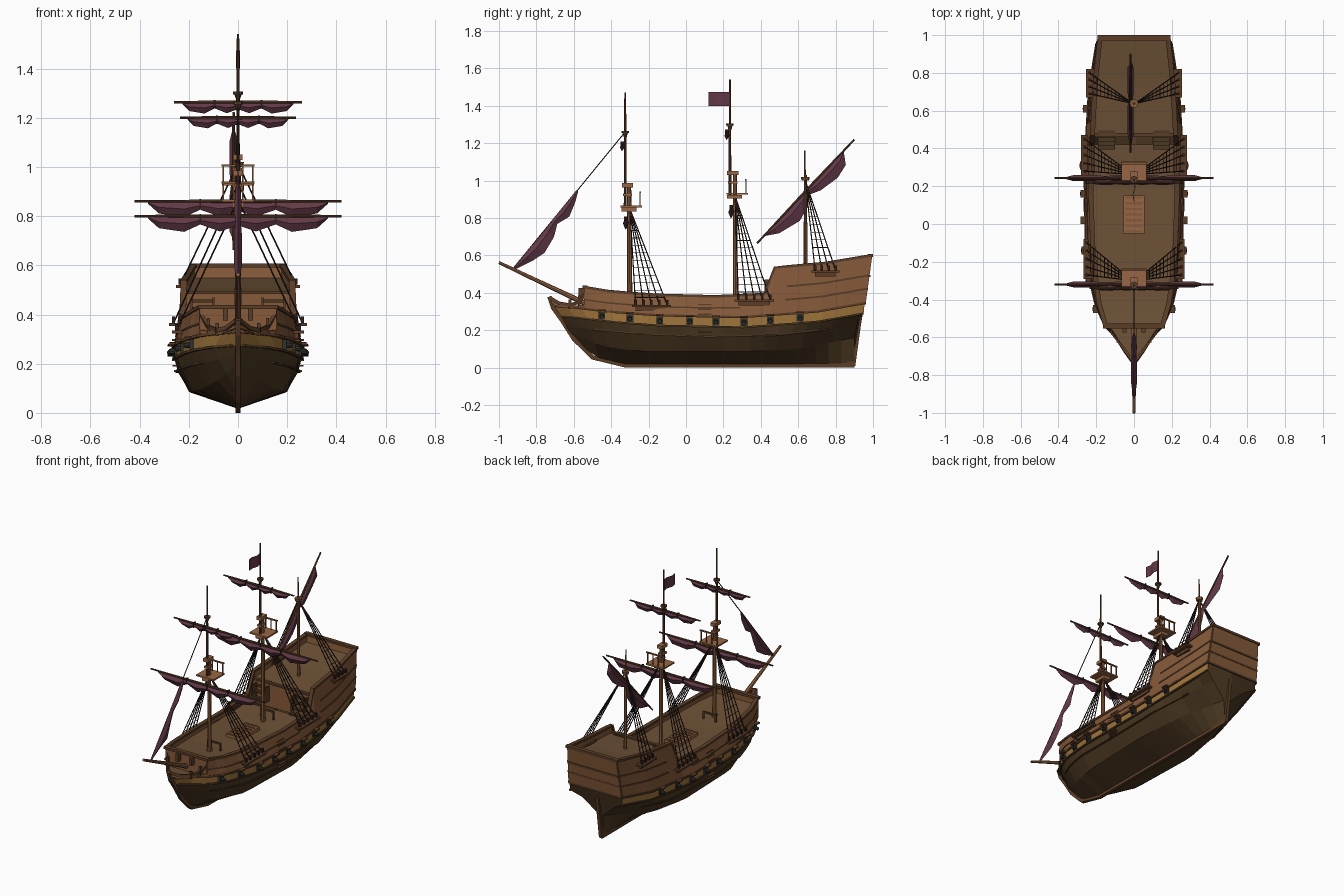
import bpy, bmesh
from mathutils import Vector, Matrix

if "Cube" in bpy.data.objects:
    bpy.data.objects.remove(bpy.data.objects["Cube"])

def mat(name, r, g, b):
    m = bpy.data.materials.new(name)
    m.diffuse_color = ((r/255)**2.2, (g/255)**2.2, (b/255)**2.2, 1)
    m.use_nodes = True
    m.node_tree.nodes["Principled BSDF"].inputs["Base Color"].default_value = m.diffuse_color
    return m

DARK = mat("dark_hull", 76, 58, 38); WALE = mat("wale_tan", 158, 116, 62)
WOOD = mat("planking", 132, 90, 60); DECK = mat("deck", 108, 82, 57)
TRIM = mat("trim", 92, 64, 44); LIGHT = mat("light_wood", 150, 102, 70)
SAIL = mat("sail", 98, 60, 72); ROPE = mat("rope", 48, 36, 34); IRON = mat("iron", 52, 52, 48)

def finish(name, bm, mats, mirror=False, thick=0):
    bmesh.ops.recalc_face_normals(bm, faces=bm.faces)
    me = bpy.data.meshes.new(name); bm.to_mesh(me); bm.free()
    for m in (mats if isinstance(mats, list) else [mats]):
        me.materials.append(m)
    ob = bpy.data.objects.new(name, me); bpy.context.collection.objects.link(ob)
    if thick:
        s = ob.modifiers.new("thick", 'SOLIDIFY'); s.thickness = thick; s.offset = 0
    if mirror:
        ob.modifiers.new("mirror", 'MIRROR')
    return ob

def boxes(name, items, m, mirror=False):
    bm = bmesh.new()
    for c, s in items:
        bmesh.ops.create_cube(bm, size=1, matrix=Matrix.Translation(c) @ Matrix.Diagonal((*s, 1)))
    return finish(name, bm, m, mirror)

def rods(name, items, m, n=8, mirror=False):
    bm = bmesh.new()
    for p, q, r0, r1 in items:
        p, q = Vector(p), Vector(q); d = q - p
        M = Matrix.Translation((p+q)/2) @ d.to_track_quat('Z', 'Y').to_matrix().to_4x4()
        bmesh.ops.create_cone(bm, cap_ends=True, segments=n, radius1=r0, radius2=r1, depth=d.length, matrix=M)
    return finish(name, bm, m, mirror)

def loft(bm, rings, closed=True, caps=True, bands=None):
    vs = [[bm.verts.new(p) for p in r] for r in rings]
    n = len(rings[0])
    for a, b in zip(vs, vs[1:]):
        for i in range(n if closed else n-1):
            f = bm.faces.new((a[i], a[(i+1) % n], b[(i+1) % n], b[i]))
            if bands: f.material_index = bands[i]
    if caps:
        bm.faces.new(vs[0]); bm.faces.new(vs[-1])

def strip(name, pts, w, h, m, mirror=True):
    """Rectangular bar swept along a path."""
    bm = bmesh.new(); pts = [Vector(p) for p in pts]; rings = []
    for i, p in enumerate(pts):
        t = pts[min(i+1, len(pts)-1)] - pts[max(i-1, 0)]
        s = Vector((w/2, 0, 0)); u = t.cross(s).normalized() * h/2
        rings.append([p-s-u, p+s-u, p+s+u, p-s+u])
    loft(bm, rings)
    return finish(name, bm, m, mirror)

# Hull lines as (y, half width, z)
K = [(-.60,.008,.17),(-.5,.01,.06),(-.33,.01,.02),(.9,.01,.02)]
R1 = [(-.63,.008,.2),(-.52,.07,.14),(-.4,.13,.105),(-.2,.185,.085),(.3,.2,.085),(.6,.16,.1),(.9,.02,.16)]
R2 = [(-.65,.008,.24),(-.56,.1,.21),(-.45,.17,.2),(-.25,.23,.18),(.1,.245,.165),(.5,.24,.175),(.8,.18,.21),(.92,.12,.25)]
R3 = [(-.67,.008,.275),(-.6,.09,.27),(-.52,.155,.26),(-.4,.21,.245),(-.15,.25,.225),(.3,.258,.215),(.7,.235,.245),(.95,.19,.29)]
R4 = [(-.71,.008,.33),(-.63,.07,.325),(-.54,.15,.315),(-.42,.205,.3),(-.15,.25,.28),(.3,.258,.27),(.7,.235,.3),(.955,.195,.345)]
RAIL = [(-.54,.15,.43),(-.42,.185,.41),(-.2,.215,.39),(.2,.23,.38),(.42,.225,.395),(.475,.22,.535),(.75,.205,.56),(.99,.18,.60)]

def at(row, y):
    y = max(row[0][0], min(row[-1][0], y))
    for a, b in zip(row, row[1:]):
        if y <= b[0]:
            t = (y-a[0])/(b[0]-a[0])
            return Vector((a[1]+(b[1]-a[1])*t, y, a[2]+(b[2]-a[2])*t))

def side(y, f):
    """Point on the bulwark, f = 0 at the wale and 1 at the rail."""
    return at(R4, -.54+(y+.54)*1.495/1.53).lerp(at(RAIL, y), f)

# Lower hull, wale band and lower stern face
bm = bmesh.new(); N = 22
rings = [[at(r, r[0][0]+(r[-1][0]-r[0][0])*i/N) for r in (K, R1, R2, R3, R4)] for i in range(N+1)]
loft(bm, rings, closed=False, caps=False, bands=[0, 0, 0, 1])
end = rings[-1]
bm.faces.new([bm.verts.new(p) for p in end + [Vector((0, end[-1].y, end[-1].z)), Vector((0, .9, .02))]])
finish("hull", bm, [DARK, WALE], mirror=True)

# Bulwarks, rail cap and trims
ys = [-.54,-.48,-.42,-.3,-.15,0,.15,.3,.42,.475,.55,.65,.75,.87,.99]
bm = bmesh.new()
loft(bm, [[side(y, f) for f in (0, .5, 1)] for y in ys], closed=False, caps=False)
finish("bulwark", bm, WOOD, mirror=True, thick=.012)
strip("rail_cap", [side(y, 1) for y in ys], .026, .014, TRIM)
out = Vector((.004, 0, 0))
strip("wale_top_trim", [at(R4, -.7+i*.0827)+out for i in range(21)], .012, .012, TRIM)
strip("wale_bottom_trim", [at(R3, -.66+i*.0805)+out for i in range(21)], .012, .01, DARK)
strip("lower_trim", [at(R2, -.5+i*.09)+out for i in range(15)], .01, .008, DARK)
strip("side_trim", [side(y, .42)+out for y in ys[:8]], .01, .008, TRIM)
for k, f in enumerate((.3, .58)):
    strip(f"stern_side_trim_{k}", [side(y, f)+out for y in ys[10:]], .012, .01, TRIM)

# Stern transom, bow bulkhead and cross rails
for nm, y in (("transom", .99), ("bow_bulkhead", -.54)):
    bm = bmesh.new(); a, b = side(y, 0), side(y, 1); fl = Vector((-1, 1, 1))
    bm.faces.new([bm.verts.new(p) for p in (a, b, b*fl, a*fl)])
    finish(nm, bm, WOOD, thick=.012)
    boxes(nm+"_rail", [((0, b.y-.004*(y > 0), b.z), (2*b.x+.026, .028, .016))], TRIM)
boxes("transom_trim", [((0, .966, .42), (.385, .014, .012)), ((0, .979, .49), (.375, .014, .012)),
                       ((0, .955, .345), (.39, .014, .014))], TRIM)

# Decks
def deck(name, y0, y1, fn):
    bm = bmesh.new(); rr = []
    for i in range(13):
        p = fn(y0+(y1-y0)*i/12)
        rr.append([Vector((-p.x, p.y, p.z)), p])
    loft(bm, rr, closed=False, caps=False)
    finish(name, bm, DECK)
def under_rail(drop):
    return lambda y: at(RAIL, y) - Vector((-.004, 0, drop))
deck("main_deck", -.54, .42, under_rail(.045))
deck("quarter_deck", .475, .978, under_rail(.05))
deck("beak_deck", -.71, -.54, lambda y: at(R4, y))
boxes("quarterdeck_bulkhead", [((0, .475, .41), (.44, .012, .16))], WOOD)
boxes("quarterdeck_break_beam", [((0, .472, .49), (.43, .022, .012))], TRIM)
boxes("deck_stairs", [((.145, .405+i*.02, .365+i*.03), (.09, .022, .012)) for i in range(5)], DARK, True)
boxes("stair_stringer", [((x, .45, .42), (.008, .06, .1)) for x in (.1, .19)], TRIM, True)
boxes("cargo_hatch", [((0, .05, .345), (.11, .2, .03))], LIGHT)
boxes("hatch_bars", [((0, -.04+i*.03, .361), (.09, .012, .006)) for i in range(7)], WOOD)

# Keel, stem, rudder, beak rails
strip("keel_and_stem", [(0,.9,.012),(0,.2,.012),(0,-.33,.014),(0,-.5,.055),(0,-.6,.155),(0,-.66,.25),
                        (0,-.71,.32),(0,-.73,.38)], .022, .024, TRIM, False)
bm = bmesh.new()
loft(bm, [[(x,.86,.012),(x,.905,.008),(x,.945,.3),(x,.905,.3)] for x in (-.011, .011)])
finish("rudder", bm, TRIM)
strip("beak_rail", [(.008,-.73,.375),(.045,-.68,.345),(.085,-.62,.335),(.12,-.57,.35),(.148,-.54,.395)], .014, .018, TRIM)
strip("beak_upper_rail", [(.008,-.72,.35),(.06,-.65,.33),(.11,-.585,.325),(.15,-.54,.33)], .014, .014, WOOD)
boxes("beak_posts", [((.085,-.62,.34),(.014,.014,.05)), ((.12,-.57,.355),(.014,.014,.06)), ((.05,-.56,.4),(.02,.03,.05))], TRIM, True)
rods("bowsprit", [((0,-.5,.325),(0,-1,.562),.015,.008)], LIGHT)

# Gun ports, lids and cannon; side steps
frames, guns, lids = [], [], []
for y in (-.45,-.3,-.14,.02,.16,.31,.45,.61):
    p = (at(R3, y)+at(R4, y))/2
    frames.append((p, (.016, .036, .04)))
    lids.append((p+Vector((.012, 0, .03)), (.034, .042, .008)))
    guns.append((p, p+Vector((.03, 0, -.004)), .013, .01))
boxes("gun_ports", frames, IRON, True)
boxes("gun_port_lids", lids, TRIM, True)
rods("cannons", guns, IRON, 8, True)
boxes("side_steps", [((x, .1, z), (.02, .07, .007)) for x, z in
      ((.25,.17),(.256,.192),(.258,.215),(.252,.285),(.246,.312),(.238,.338))], TRIM, True)

# Masts
def mast(name, y, z0, z1, ytop, ztop, platform, collar):
    rods(name+"_lower_mast", [((0,y,z0),(0,y-.004,z1),.014,.011), ((0,y,z0+.03),(0,y,z0+.045),.018,.018)], WOOD)
    rods(name+"_top_mast", [((0,ytop,platform-.02),(0,ytop,ztop),.008,.005), ((0,ytop,collar-.006),(0,ytop,collar+.006),.02,.02),
                            ((0,ytop,collar-.03),(0,ytop,collar-.006),.007,.014)], TRIM)
    boxes(name+"_top_platform", [((0,y+.008,platform),(.13,.115,.01)), ((0,y-.005,platform-.016),(.05,.08,.02)),
                                 ((0,(y+ytop)/2,z1),(.036,.06,.022)), ((0,(y+ytop)/2,z1-.05),(.032,.05,.012))], LIGHT)
    zr = platform+.075; yr = y+.055
    boxes(name+"_top_railing", [((x,yr,platform+.035),(.006,.006,.08)) for x in (-.06,-.02,.02,.06)]
          + [((0,yr,zr),(.135,.009,.008))], WOOD)
mast("fore", -.3, .33, .975, -.325, 1.47, .862, 1.26)
mast("main", .265, .32, 1.04, .235, 1.54, .93, 1.3)
rods("mizzen_mast", [((0,.64,.47),(0,.638,1.03),.011,.008), ((0,.636,.98),(0,.634,1.16),.006,.004),
                     ((0,.638,1.0),(0,.638,1.02),.02,.024)], WOOD)
boxes("fife_rails", [((0,y,.395),(.1,.012,.01)) for y in (-.25,.31)]
      + [((x,y,.365),(.01,.01,.06)) for x in (-.045,.045) for y in (-.25,.31)], TRIM)

# Yards with furled sails
LUMPS = [(0,.006),(.06,.045),(.2,.06),(.29,.03),(.4,.058),(.5,.034)]
LUMPS += [(1-t, d) for t, d in LUMPS[-2::-1]]
def furl(name, a, b, hang, prof, scale=1, across=(0, 1, 0), w=.016):
    a, b, h, c = Vector(a), Vector(b), Vector(hang).normalized(), Vector(across)
    bm = bmesh.new(); rings = []
    for i, (t, d) in enumerate(prof):
        p = a.lerp(b, t); d *= scale; k = min(w, .3*d+.002)
        rings.append([p-h*.005, p+c*k+h*d*.35, p+c*k*(.4 if i % 2 else -.2)+h*d, p-c*k+h*d*.45])
    loft(bm, rings)
    return finish(name, bm, SAIL)
for nm, y, z, half, s in (("fore_course",-.32,.8,.42,1), ("fore_topsail",-.34,1.2,.235,.65),
                          ("main_course",.243,.86,.42,1), ("main_topsail",.22,1.263,.26,.7)):
    rods(nm+"_yard", [((0,y,z),(q*half,y,z),.008,.005) for q in (-1, 1)], TRIM)
    furl(nm+"_furled_sail", (-half*.87,y,z-.004), (half*.87,y,z-.004), (0,0,-1), LUMPS, s)
    boxes(nm+"_gaskets", [((x*half*.87,y,z-.008),(.008,.022,.034)) for x in (-.42,0,.42)], ROPE)
rods("lateen_yard", [((-.018,.38,.665),(-.018,.64,.943),.005,.008), ((-.018,.64,.943),(-.018,.9,1.22),.008,.005)], TRIM)
furl("lateen_furled_sail", (-.018,.42,.708), (-.018,.84,1.156), (0,.73,-.68),
     [(0,.005),(.1,.05),(.3,.085),(.44,.065),(.52,.025),(.62,.055),(.8,.075),(.93,.06),(1,.005)], 1, (1,0,0))
rods("fore_stay", [((0,-.325,1.26),(0,-.93,.52),.003,.003)], ROPE, 5)
furl("jib_furled_sail", (0,-.58,.948), (0,-.925,.526), (0,.77,-.63),
     [(0,.005),(.1,.03),(.25,.055),(.38,.03),(.5,.06),(.68,.075),(.8,.055),(1,.006)], 1, (1,0,0))

# Flag
bm = bmesh.new()
loft(bm, [[(x,y,1.4),(x,y,1.473)] for x, y in ((0,.235),(.006,.195),(-.006,.155),(0,.12))], closed=False, caps=False)
finish("flag", bm, SAIL, thick=.004)

# Shrouds, ratlines and channels
def shrouds(name, y0, y1, x, z, top, n, steps):
    top = Vector(top)
    feet = [Vector((x, y0+(y1-y0)*i/(n-1), z)) for i in range(n)]
    items = [(f, top, .0032, .0032) for f in feet]
    for k in range(1, steps):
        t = .85*k/steps
        items.append((feet[0].lerp(top, t), feet[-1].lerp(top, t), .0018, .0018))
    rods(name+"_shrouds", items, ROPE, 5, True)
    boxes(name+"_channel", [((x-.012,(y0+y1)/2,z-.006),(.06,y1-y0+.04,.012)),
                            ((x-.02,(y0+y1)/2,z-.022),(.03,y1-y0,.02))], TRIM, True)
    boxes(name+"_deadeyes", [(f+Vector((0,0,.014)),(.012,.014,.026)) for f in feet], ROPE, True)
shrouds("fore", -.27, -.1, .25, .335, (.008,-.3,.85), 5, 11)
shrouds("main", .28, .45, .262, .365, (.008,.262,.92), 5, 12)
shrouds("mizzen", .69, .8, .235, .52, (.006,.638,1.0), 4, 10)
